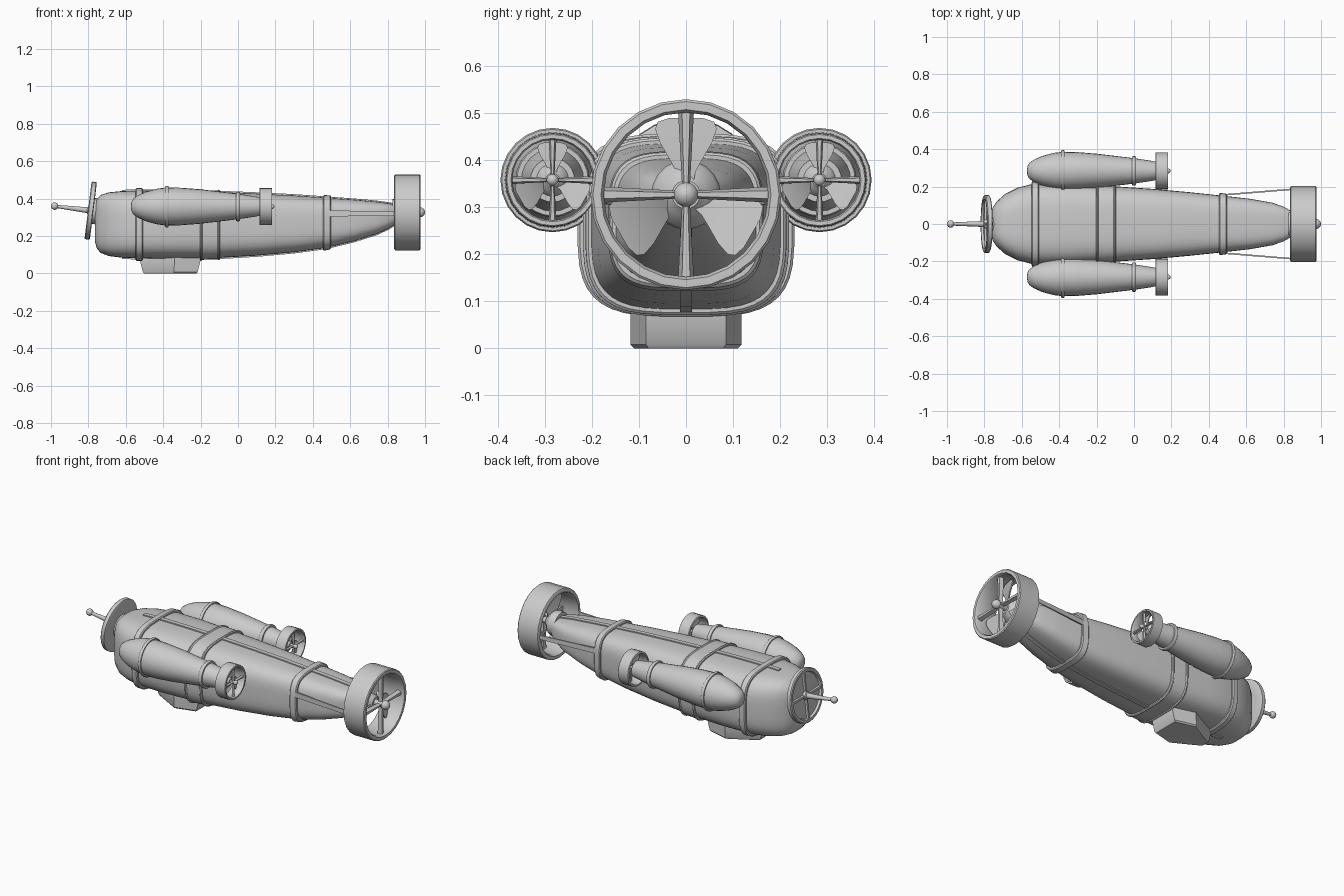
import bpy, bmesh
from math import sin, cos, pi, radians
from mathutils import Matrix, Vector

if "Cube" in bpy.data.objects:
    bpy.data.objects.remove(bpy.data.objects["Cube"])


def loft(name, rings, wrap=False, mat=None):
    """Skin a list of equal-length point rings; cap the ends unless wrapped."""
    bm = bmesh.new()
    vs = [[bm.verts.new(p) for p in r] for r in rings]
    n, m = len(rings[0]), len(rings)
    for i in range(m if wrap else m - 1):
        a, b = vs[i], vs[(i + 1) % m]
        for j in range(n):
            bm.faces.new((a[j], a[(j + 1) % n], b[(j + 1) % n], b[j]))
    if not wrap:
        bm.faces.new(vs[0])
        bm.faces.new(vs[-1])
    if mat:
        bm.transform(mat)
    bmesh.ops.recalc_face_normals(bm, faces=bm.faces)
    me = bpy.data.meshes.new(name)
    bm.to_mesh(me)
    bm.free()
    ob = bpy.data.objects.new(name, me)
    bpy.context.collection.objects.link(ob)
    bpy.ops.object.select_all(action='DESELECT')
    ob.select_set(True)
    bpy.context.view_layer.objects.active = ob
    bpy.ops.object.shade_smooth_by_angle(angle=radians(35))
    return ob


def lathe(name, prof, n=20, wrap=False, mat=None):
    """Revolve (x, radius) pairs about the x axis."""
    return loft(name, [[(x, r * cos(2 * pi * k / n), r * sin(2 * pi * k / n))
                        for k in range(n)] for x, r in prof], wrap, mat)


def ball(r, x=0):
    return [(x - r * cos(pi * k / 8), max(r * sin(pi * k / 8), .0005)) for k in range(9)]


# Hull stations: x, half width, bottom z, top z
ST = [(-.765, .06, .17, .36), (-.755, .09, .135, .395), (-.735, .12, .11, .42),
      (-.69, .16, .093, .434), (-.62, .195, .084, .441), (-.53, .218, .08, .444),
      (-.35, .216, .078, .443), (-.15, .205, .08, .438), (.1, .188, .095, .428),
      (.3, .17, .113, .418), (.47, .152, .136, .406), (.62, .135, .172, .395),
      (.74, .114, .21, .384), (.8, .093, .237, .376), (.84, .07, .262, .368)]


def station(x):
    for a, b in zip(ST, ST[1:]):
        if x <= b[0]:
            t = (x - a[0]) / (b[0] - a[0])
            return [p + (q - p) * t for p, q in zip(a, b)]
    return list(ST[-1])


def section(x, off=0, n=40, e=2 / 3.5):
    _, w, lo, hi = station(x)
    c, h = (lo + hi) / 2, (hi - lo) / 2 + off
    w += off
    s = lambda v: (abs(v) ** e) * (1 if v > 0 else -1)
    return [(x, w * s(cos(2 * pi * (k + .5) / n)), c + h * s(sin(2 * pi * (k + .5) / n)))
            for k in range(n)]


loft("hull", [section(s[0]) for s in ST])

# Raised bands around the hull
for nm, x0, x1, o in (("front_band", -.548, -.508, .013), ("middle_band", -.2, -.1, .007),
                      ("middle_lip_front", -.204, -.19, .012),
                      ("middle_lip_rear", -.11, -.096, .012), ("rear_band", .455, .497, .013)):
    b = .005
    loft(nm, [section(x0, 0), section(x0, o - b), section(x0 + b, o),
              section(x1 - b, o), section(x1, o - b), section(x1, 0)])

# Ridges along the top and bottom centre line
for nm, idx, sg in (("top_ridge", 3, 1), ("bottom_ridge", 2, -1)):
    rings = []
    for s in ST[4:]:
        z = s[idx] + sg * .006
        rings.append([(s[0], y, zz) for y, zz in
                      ((-.013, z - sg * .03), (-.013, z), (.013, z), (.013, z - sg * .03))])
    loft(nm, rings)

# Side stays from the rear band to the main shroud
for sg, side in ((-1, "front"), (1, "back")):
    loft(side + "_stay", [[(x, sg * (y + d), z) for d, z in
                           ((-.004, z0), (.004, z0), (.004, z1), (-.004, z1))]
                          for x, y, z0, z1 in ((.47, .155, .305, .337), (.85, .186, .308, .332))])

# Landing keel, pointed to the front
plan = [(-.2, -.085), (-.2, .085), (-.34, .118), (-.525, .025), (-.525, -.025), (-.34, -.118)]
loft("keel", [[(-.36 + (x + .36) * s, y * t, z) for x, y in plan]
              for z, s, t in ((0, .86, .94), (.008, .9, 1), (.07, 1, 1), (.12, 1, 1))])


def thruster(name, x, y, z, s):
    """Shrouded propeller; x is the rear rim, s the scale."""
    base = Matrix.Translation((x, y, z)) @ Matrix.Scale(s, 4)
    lathe(name + "_shroud", [(-.14, .195), (-.135, .203), (-.005, .203), (0, .198),
                             (0, .181), (-.01, .175), (-.13, .175), (-.14, .181)], 24, True, base)
    lathe(name + "_spinner", [(-.15, .07), (-.12, .074), (-.1, .068), (-.08, .045), (-.065, .03)],
          20, False, base)
    lathe(name + "_shaft", [(-.12, .018), (-.012, .018), (-.01, .026), (.006, .026), (.015, .02),
                            (.022, .013), (.025, .002)], 16, False, base)
    # Four stays, wider at the rim
    for k in range(4):
        loft(f"{name}_stay_{k}", [[(a, b, r) for a, b in ((-.04, -w), (-.04, w), (-.018, w * .5),
                                                          (-.018, -w * .5))]
                                  for r, w in ((.012, .008), (.18, .017))],
             mat=base @ Matrix.Rotation(k * pi / 2, 4, 'X'))
    # Three twisted blades
    for k in range(3):
        rings = []
        for r, w, tw in ((.01, .016, 45), (.05, .026, 42), (.08, .043, 36), (.11, .059, 30),
                         (.14, .067, 25), (.155, .06, 22), (.163, .035, 20)):
            c, d, t = w * cos(radians(tw)) * 1.08, w * sin(radians(tw)) * .7, .004
            rings.append([(-.085 - d - t, -c, r), (-.085 + d - t, c, r),
                          (-.085 + d + t, c, r), (-.085 - d + t, -c, r)])
        loft(f"{name}_blade_{k}", rings,
             mat=base @ Matrix.Rotation(k * 2 * pi / 3, 4, 'X'))


thruster("main_thruster", .975, 0, .327, 1)

# Side pods with their own thrusters
for sg, side in ((-1, "front"), (1, "back")):
    y, z = sg * .284, .358
    at = Matrix.Translation((0, y, z))
    lathe(side + "_pod", [(-.572, .004), (-.57, .024), (-.56, .042), (-.535, .06), (-.49, .08),
                          (-.43, .096), (-.38, .102), (-.3, .1), (-.2, .092), (-.1, .08),
                          (0, .068), (.08, .056), (.13, .047)], 24, False, at)
    for nm, x, r, w in (("fore_ring", -.38, .111, .009), ("aft_ring", 0, .079, .01)):
        lathe(f"{side}_pod_{nm}", [(x - w, r - .015), (x - w, r - .003), (x - w / 2, r),
                                   (x + w / 2, r), (x + w, r - .003), (x + w, r - .015)],
              24, False, at)
    thruster(side + "_pod_thruster", .183, y, z, .49)

# Tilted nose dish with spokes and probe
tilt = Matrix.Translation((-.787, 0, .336)) @ Matrix.Rotation(radians(7), 4, 'Y')
lathe("nose_dish", [(.014, .1), (.014, .148), (.01, .155), (-.01, .155), (-.015, .15),
                    (-.015, .135), (-.002, .13), (-.002, .02)], 28, False, tilt)
for k in range(4):
    loft(f"nose_spoke_{k}", [[(a, b, r) for a, b in ((0, -w), (0, w), (-.012, w * .6),
                                                     (-.012, -w * .6))]
                             for r, w in ((.005, .008), (.14, .012))],
         mat=tilt @ Matrix.Rotation(k * pi / 2, 4, 'X'))
lathe("nose_mount", [(.0, .07), (.06, .07)], 20, False, tilt)
lathe("nose_probe", [(0, .026), (-.016, .022), (-.02, .016), (-.195, .008)], 14, False, tilt)
lathe("probe_tip", ball(.02), 16, False, Matrix.Translation((-.98, 0, .36)))
